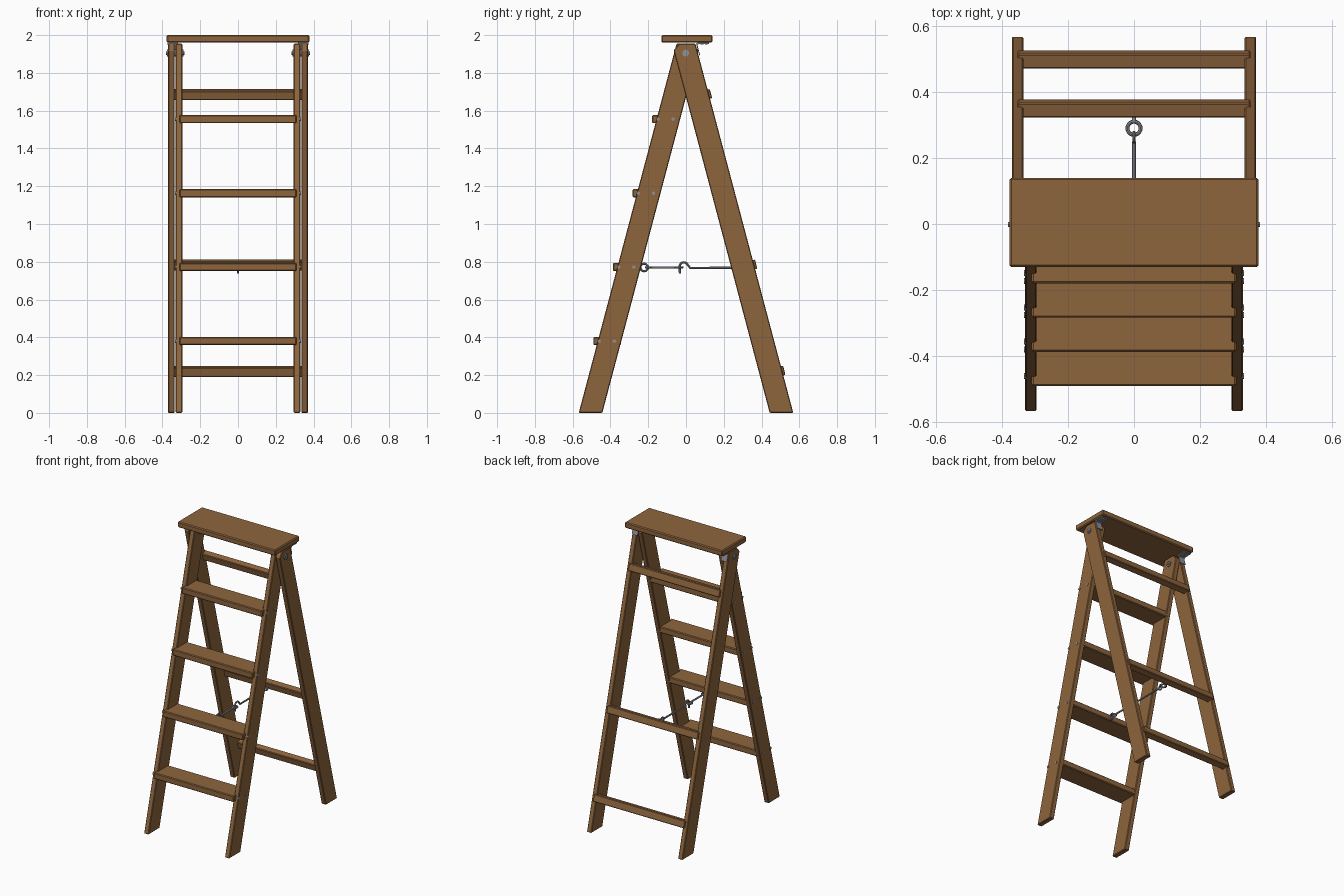
import bpy, bmesh, math
from mathutils import Matrix, Vector

if "Cube" in bpy.data.objects:
    bpy.data.objects.remove(bpy.data.objects["Cube"])


def material(name, rgb):
    m = bpy.data.materials.new(name)
    m.diffuse_color = (*rgb, 1)
    m.use_nodes = True
    m.node_tree.nodes["Principled BSDF"].inputs["Base Color"].default_value = m.diffuse_color
    return m


WOOD = material("brown wood", (0.27, 0.13, 0.047))
STEEL = material("grey steel", (0.28, 0.28, 0.30))
SLOPE = 0.265                      # leg lean, y per unit of z
OUTER, INNER = 0.568, 0.443        # leg edges at the floor
TILT = math.atan(SLOPE)


def add(name, bm, mat, bevel=0.0):
    bmesh.ops.recalc_face_normals(bm, faces=bm.faces)
    me = bpy.data.meshes.new(name)
    bm.to_mesh(me)
    bm.free()
    me.materials.append(mat)
    ob = bpy.data.objects.new(name, me)
    bpy.context.collection.objects.link(ob)
    if bevel:
        b = ob.modifiers.new("bevel", 'BEVEL')
        b.width, b.segments = bevel, 1
    return ob


def box(name, center, size, mat, tilt=0.0, bevel=0.0):
    bm = bmesh.new()
    mtx = (Matrix.Translation(center) @ Matrix.Rotation(tilt, 4, 'X')
           @ Matrix.Diagonal((*size, 1)))
    bmesh.ops.create_cube(bm, size=1, matrix=mtx)
    return add(name, bm, mat, bevel)


def prism(name, pts, x0, x1, mat, bevel):
    bm = bmesh.new()
    f = bm.faces.new([bm.verts.new((x0, y, z)) for y, z in pts])
    r = bmesh.ops.extrude_face_region(bm, geom=[f])
    vs = [v for v in r["geom"] if isinstance(v, bmesh.types.BMVert)]
    bmesh.ops.translate(bm, verts=vs, vec=(x1 - x0, 0, 0))
    return add(name, bm, mat, bevel)


def rod(name, a, b, r, mat=STEEL, sides=16):
    a, b = Vector(a), Vector(b)
    bm = bmesh.new()
    mtx = Matrix.Translation((a + b) / 2) @ (b - a).to_track_quat('Z', 'Y').to_matrix().to_4x4()
    bmesh.ops.create_cone(bm, cap_ends=True, segments=sides, radius1=r, radius2=r,
                          depth=(b - a).length, matrix=mtx)
    return add(name, bm, mat)


def wire(name, pts, r, cyclic=False):
    cu = bpy.data.curves.new(name, 'CURVE')
    cu.dimensions = '3D'
    cu.bevel_depth, cu.bevel_resolution, cu.use_fill_caps = r, 2, True
    sp = cu.splines.new('POLY')
    sp.points.add(len(pts) - 1)
    for p, co in zip(sp.points, pts):
        p.co = (*co, 1)
    sp.use_cyclic_u = cyclic
    cu.materials.append(STEEL)
    ob = bpy.data.objects.new(name, cu)
    bpy.context.collection.objects.link(ob)
    bpy.ops.object.select_all(action='DESELECT')
    ob.select_set(True)
    bpy.context.view_layer.objects.active = ob
    bpy.ops.object.convert(target='MESH')
    bpy.ops.object.shade_smooth_by_angle()


def ring(name, c, R, r, flat):
    pts = []
    for i in range(20):
        t = math.tau * i / 20
        u, v = R * math.cos(t), R * math.sin(t)
        pts.append((v, c[0] + u, c[1]) if flat else (0, c[0] + u, c[1] + v))
    wire(name, pts, r, True)


# Top board
box("top_board", (0, 0.005, 1.98), (0.755, 0.27, 0.04), WOOD, bevel=0.006)

# Legs: slanted boards cut level at floor and top
leg = [(OUTER, 0), (OUTER - SLOPE * 1.955, 1.955), (-0.035, 1.955),
       (INNER - SLOPE * 1.92, 1.92), (INNER, 0)]
for s, side in ((-1, "left"), (1, "right")):
    prism("front_leg_" + side, [(-y, z) for y, z in leg], s * 0.295, s * 0.33, WOOD, 0.004)
    prism("rear_leg_" + side, leg, s * 0.335, s * 0.37, WOOD, 0.004)
    # Pivot bolt with heads
    rod("pivot_bolt_" + side, (s * 0.288, -0.002, 1.905), (s * 0.377, -0.002, 1.905), 0.018)
    rod("pivot_nut_" + side, (s * 0.282, -0.002, 1.905), (s * 0.382, -0.002, 1.905), 0.009, sides=6)
    # Hinge between the rear leg edge and the top board
    box("hinge_board_leaf_" + side, (s * 0.345, 0.092, 1.957), (0.055, 0.06, 0.006), STEEL)
    box("hinge_leg_leaf_" + side, (s * 0.345, 0.064, 1.925), (0.045, 0.005, 0.065), STEEL, TILT)
    rod("hinge_pin_" + side, (s * 0.317, 0.06, 1.953), (s * 0.373, 0.06, 1.953), 0.006)
    for y in (0.085, 0.108):
        rod("hinge_screw_" + side, (s * 0.345, y, 1.950), (s * 0.345, y, 1.957), 0.007)

# Steps let into the front legs, with screws on the outside
for z in (1.555, 1.163, 0.772, 0.38):
    mid = SLOPE * z - (OUTER + INNER) / 2
    front, back = mid - 0.086, mid + 0.06
    box("step", (0, (front + back) / 2, z), (0.62, back - front, 0.043), WOOD, bevel=0.005)
    for s in (-1, 1):
        for dy in (-0.055, 0.025):
            rod("step_screw", (s * 0.325, mid + dy, z), (s * 0.3335, mid + dy, z), 0.009)

# Rear rungs, tilted with the rear legs
for z in (1.685, 0.782, 0.22):
    y = OUTER - SLOPE * z - 0.011
    box("rear_rung", (0, y, z), (0.705, 0.045, 0.05), WOOD, TILT, 0.004)

# Locking hook: eye screws, a rod with an eye, and a rod with a hook
Z = 0.77
ring("front_eye", (-0.222, Z), 0.020, 0.006, False)
rod("front_eye_shank", (0, -0.26, Z), (0, -0.242, Z), 0.006)
ring("front_rod_loop", (-0.198, Z), 0.015, 0.005, True)
rod("front_rod", (0, -0.183, Z), (0, -0.055, Z), 0.006)
ring("front_rod_eye", (-0.037, Z), 0.018, 0.006, True)
hook = [(0, -0.032, 0.738), (0, -0.034, 0.772)]
hook += [(0, -0.012 + 0.022 * math.cos(t), 0.775 + 0.022 * math.sin(t))
         for t in (math.pi * (1 - i / 10) for i in range(9))]
hook += [(0, 0.022, 0.768), (0, 0.25, 0.768)]
wire("hook_rod", hook, 0.006)
ring("hook_rod_loop", (0.262, Z - 0.002), 0.015, 0.005, False)
ring("rear_eye", (0.29, Z), 0.020, 0.006, True)
rod("rear_eye_shank", (0, 0.308, Z), (0, 0.34, Z), 0.006)
